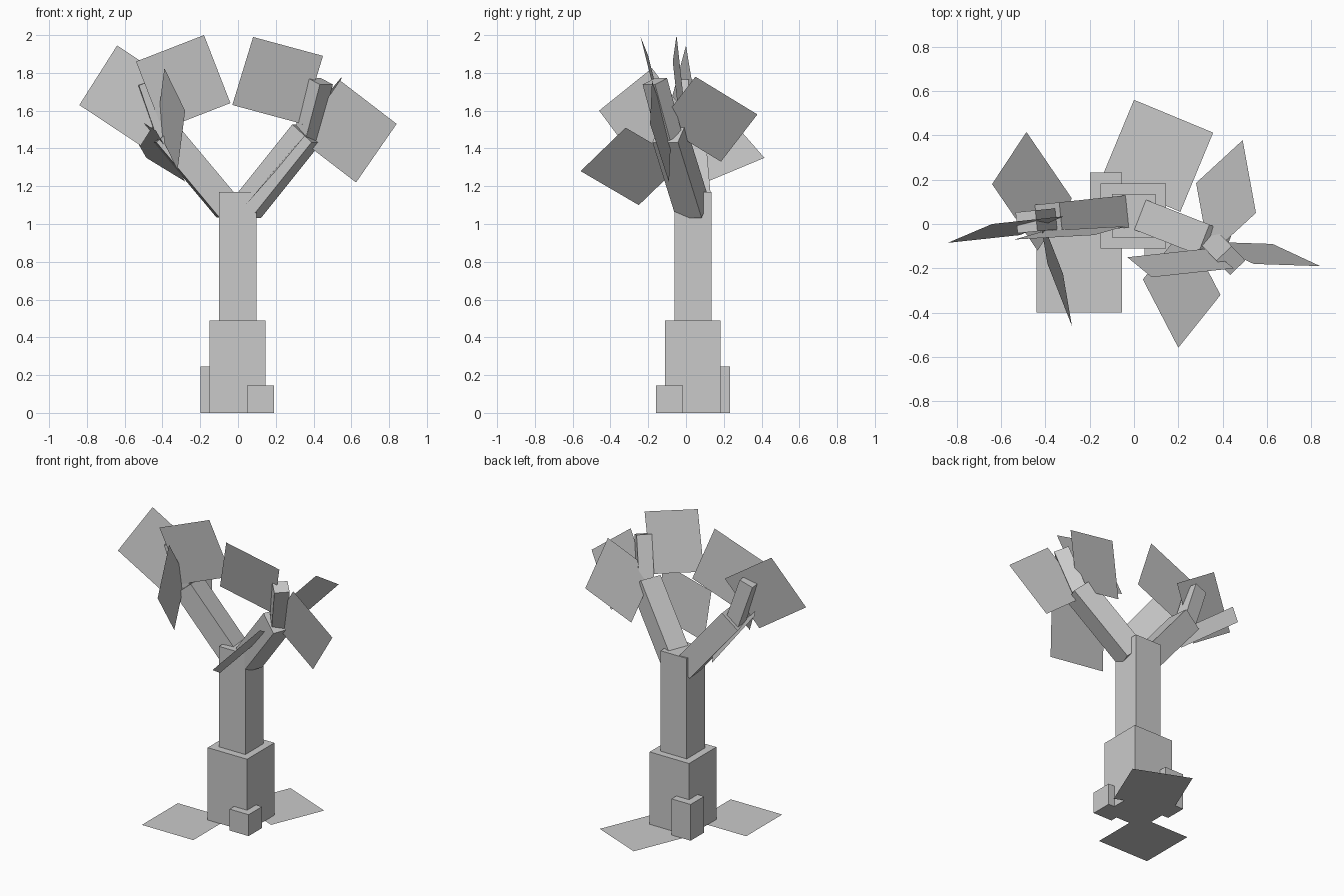
import bpy
from mathutils import Vector, Matrix

if "Cube" in bpy.data.objects:
    bpy.data.objects.remove(bpy.data.objects["Cube"])

grey = bpy.data.materials.new("plain_grey")
grey.diffuse_color = (0.59, 0.59, 0.59, 1)
grey.use_nodes = True
grey.node_tree.nodes["Principled BSDF"].inputs["Base Color"].default_value = grey.diffuse_color


def add_mesh(name, verts, faces):
    mesh = bpy.data.meshes.new(name)
    mesh.from_pydata([tuple(v) for v in verts], [], faces)
    mesh.materials.append(grey)
    obj = bpy.data.objects.new(name, mesh)
    bpy.context.collection.objects.link(obj)
    return obj


def block(name, x, y, z):
    """Upright box from its extents on each axis."""
    bpy.ops.mesh.primitive_cube_add(size=1)
    obj = bpy.context.object
    obj.name = name
    spans = (x, y, z)
    centre = Vector([(a + b) / 2 for a, b in spans])
    scale = Matrix.Diagonal([b - a for a, b in spans] + [1])
    obj.data.transform(Matrix.Translation(centre) @ scale)
    obj.data.materials.append(grey)


def limb(name, start, end, width):
    """Square beam between two points, with two edges kept level."""
    start, end = Vector(start), Vector(end)
    axis = (end - start).normalized()
    side = Vector((0, 0, 1)).cross(axis).normalized()
    up = axis.cross(side)
    ring = [(-1, -1), (1, -1), (1, 1), (-1, 1)]
    verts = [p + (side * a + up * b) * width / 2
             for p in (start, end) for a, b in ring]
    faces = [(3, 2, 1, 0), (4, 5, 6, 7)]
    faces += [(i, (i + 1) % 4, (i + 1) % 4 + 4, i + 4) for i in range(4)]
    add_mesh(name, verts, faces)


def leaf(name, corner, a, b):
    """Flat square from one corner and its two neighbours."""
    corner, a, b = Vector(corner), Vector(a), Vector(b)
    verts = [corner, a, a + b - corner, b]
    if (a - corner).cross(b - corner).z < 0:
        verts.reverse()
    add_mesh(name, verts, [(0, 1, 2, 3)])


# Trunk and root blocks
block("trunk_base", (-0.15, 0.145), (-0.11, 0.182), (0, 0.49))
block("trunk", (-0.10, 0.097), (-0.06, 0.135), (0.49, 1.17))
block("back_root", (-0.198, -0.055), (0.09, 0.233), (0, 0.245))
block("front_root", (0.048, 0.19), (-0.158, -0.015), (0, 0.145))

# Main branches and the twigs on their ends
limb("left_branch", (-0.05, 0.055, 1.08), (-0.385, 0.02, 1.48), 0.145)
limb("right_branch", (0.045, 0.035, 1.08), (0.365, -0.09, 1.48), 0.145)
limb("left_twig", (-0.385, 0.02, 1.46), (-0.485, 0.01, 1.75), 0.095)
limb("right_twig", (0.36, -0.085, 1.46), (0.437, -0.165, 1.755), 0.095)

# Leaves on the left branch
leaf("left_outer_leaf", (-0.84, -0.085, 1.63), (-0.64, 0.0, 1.945), (-0.515, -0.05, 1.415))
leaf("left_top_leaf", (-0.54, -0.07, 1.86), (-0.18, -0.05, 2.0), (-0.40, -0.03, 1.50))
leaf("left_front_leaf", (-0.28, -0.46, 1.60), (-0.39, -0.18, 1.825), (-0.32, -0.225, 1.285))
leaf("left_back_leaf", (-0.485, 0.415, 1.35), (-0.28, 0.115, 1.225), (-0.64, 0.18, 1.62))

# Leaves on the right branch
leaf("right_top_leaf", (0.08, -0.24, 1.99), (0.45, -0.20, 1.89), (-0.03, -0.15, 1.63))
leaf("right_outer_leaf", (0.84, -0.19, 1.53), (0.54, -0.18, 1.76), (0.625, -0.09, 1.22))
leaf("right_back_leaf", (0.49, 0.378, 1.58), (0.55, 0.05, 1.78), (0.28, 0.185, 1.33))
leaf("right_front_leaf", (0.20, -0.558, 1.28), (0.39, -0.32, 1.51), (0.04, -0.25, 1.10))

# Fallen leaves on the ground
leaf("fallen_leaf_front", (-0.44, -0.40, 0), (-0.055, -0.40, 0), (-0.44, -0.015, 0))
leaf("fallen_leaf_back", (0.0, 0.56, 0), (0.357, 0.412, 0), (-0.148, 0.203, 0))
